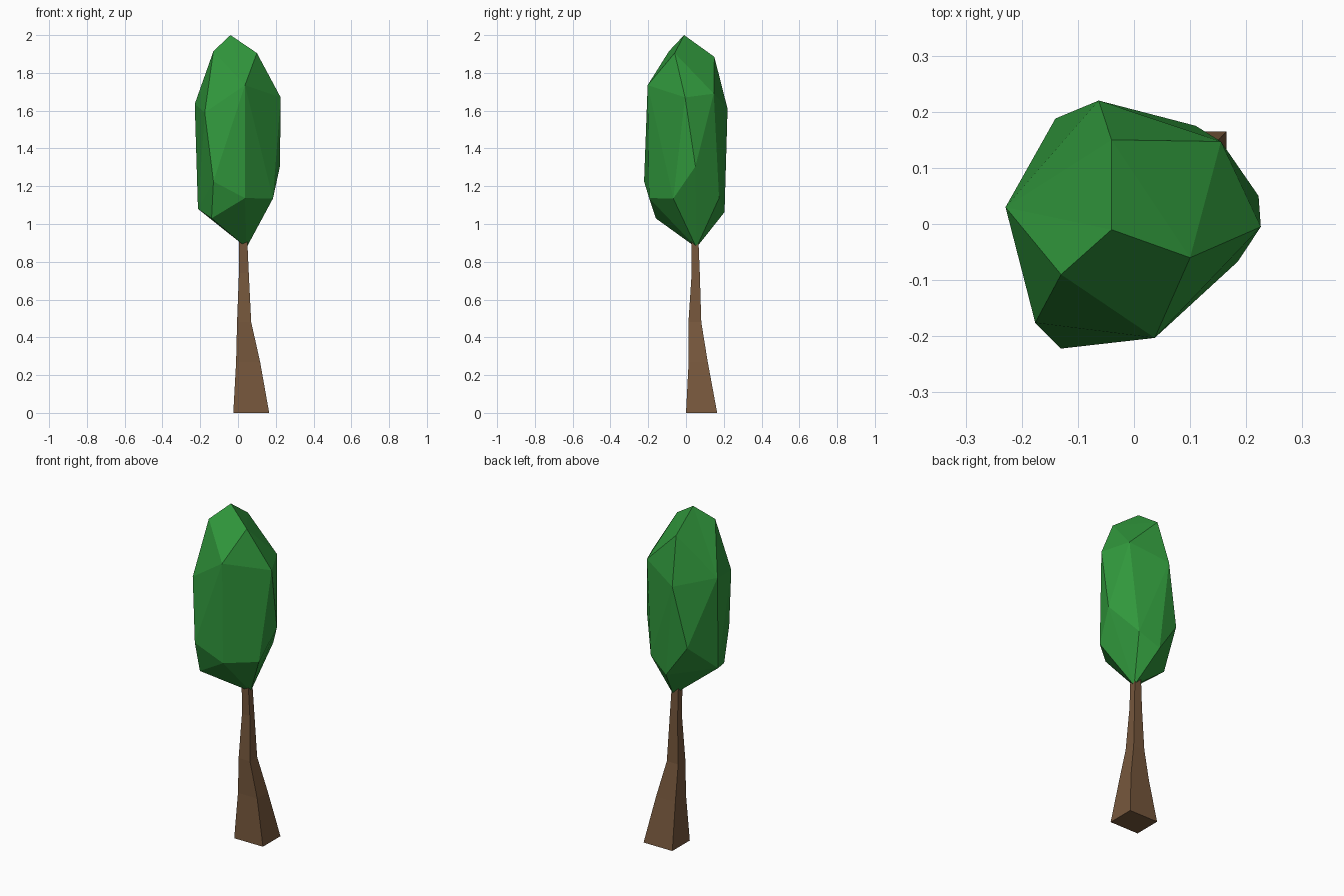
import bpy, bmesh
from mathutils import Vector

if "Cube" in bpy.data.objects:
    bpy.data.objects.remove(bpy.data.objects["Cube"])


def finish(bm, name, colour):
    bmesh.ops.recalc_face_normals(bm, faces=bm.faces)
    mesh = bpy.data.meshes.new(name)
    bm.to_mesh(mesh)
    bm.free()
    mat = bpy.data.materials.new(name + "_colour")
    mat.diffuse_color = (*colour, 1)
    mat.use_nodes = True
    mat.node_tree.nodes["Principled BSDF"].inputs["Base Color"].default_value = mat.diffuse_color
    mesh.materials.append(mat)
    ob = bpy.data.objects.new(name, mesh)
    bpy.context.collection.objects.link(ob)
    return ob


# Trunk: four-sided loft, sections are z, x range, y range
sections = [
    (0.00, -0.025, 0.165, 0.000, 0.165),
    (0.27, -0.010, 0.117, 0.014, 0.115),
    (0.48, -0.005, 0.070, 0.013, 0.081),
    (0.74, 0.005, 0.057, 0.030, 0.073),
    (0.96, 0.005, 0.047, 0.027, 0.064),
]
bm = bmesh.new()
rings = []
for z, x0, x1, y0, y1 in sections:
    corners = [(x0, y0), (x1, y0), (x1, y1), (x0, y1)]
    rings.append([bm.verts.new((x, y, z)) for x, y in corners])
for low, high in zip(rings, rings[1:]):
    for i in range(4):
        j = (i + 1) % 4
        bm.faces.new((low[i], low[j], high[j], high[i]))
bm.faces.new(rings[0][::-1])
bm.faces.new(rings[-1])
finish(bm, "trunk", (0.18, 0.095, 0.045))

# Crown: irregular faceted lump, corners listed from top to bottom
corners = [
    (-0.04, -0.01, 2.00),
    (0.10, -0.06, 1.905), (-0.13, -0.09, 1.915), (-0.04, 0.15, 1.885),
    (0.155, 0.147, 1.69), (0.226, -0.005, 1.67), (0.037, -0.203, 1.735),
    (-0.176, -0.176, 1.59), (-0.229, 0.03, 1.635), (-0.063, 0.22, 1.61),
    (0.222, 0.05, 1.305), (0.185, -0.067, 1.135), (0.037, -0.195, 1.137),
    (-0.13, -0.222, 1.225), (-0.14, -0.16, 1.03), (-0.212, 0.0, 1.08),
    (0.11, 0.175, 1.137), (-0.14, 0.188, 1.25), (-0.01, 0.204, 1.063),
    (0.045, 0.055, 0.875),
]
# Wrap the corners on a unit ball so every one is kept, then move them home
centre, radii = Vector((0, 0, 1.43)), Vector((0.24, 0.24, 0.57))
bm = bmesh.new()
home = {}
for c in corners:
    d = Vector(c) - centre
    n = Vector(d[i] / radii[i] for i in range(3))
    home[bm.verts.new(n.lerp(n.normalized(), 0.6))] = Vector(c)
bmesh.ops.convex_hull(bm, input=bm.verts[:])
for v in bm.verts:
    v.co = home[v]
finish(bm, "crown", (0.03, 0.31, 0.045))
